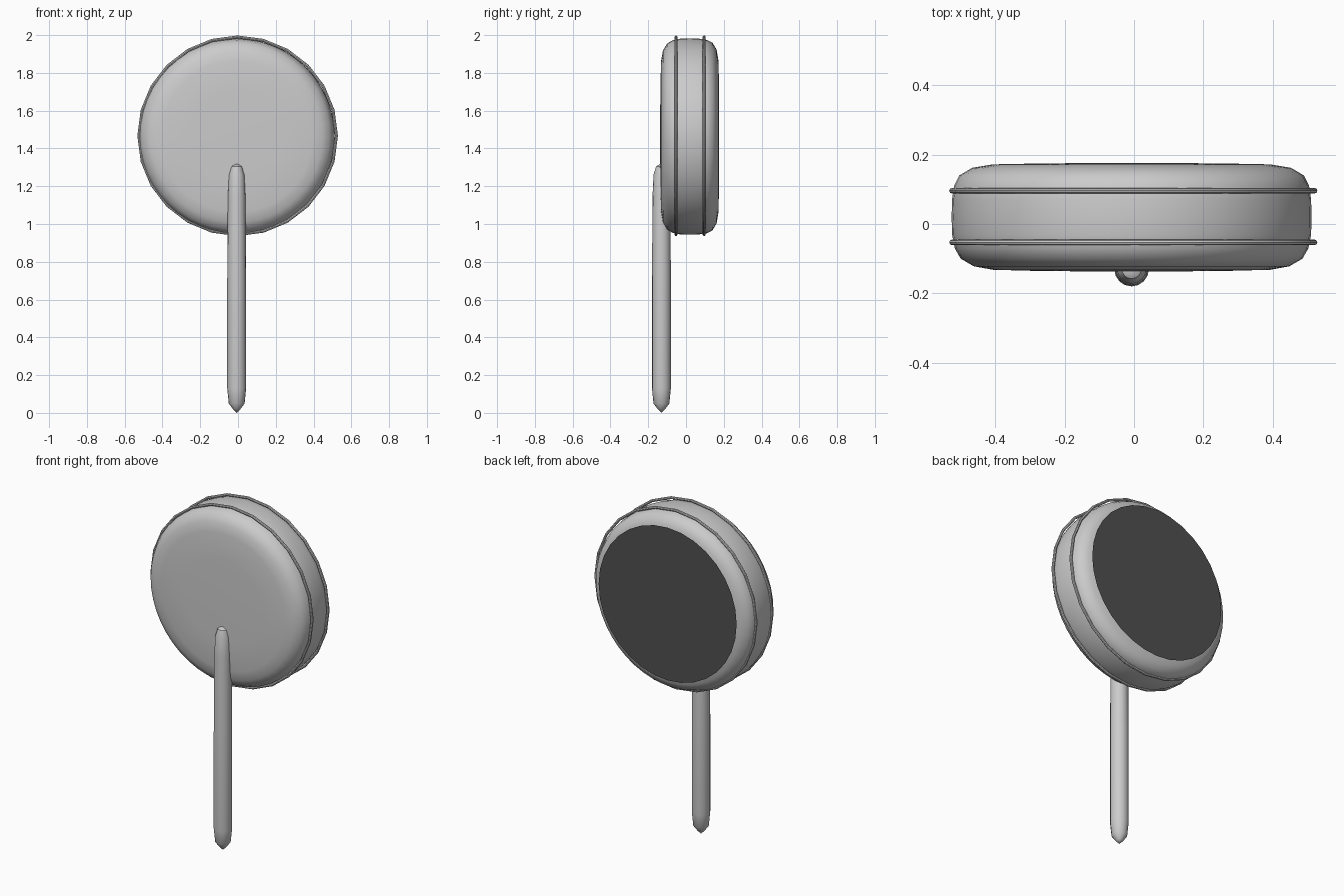
import bpy, bmesh, math
from mathutils import Matrix, Vector

if "Cube" in bpy.data.objects:
    bpy.data.objects.remove(bpy.data.objects["Cube"])


def lathe(name, profile, segments, centre, axis):
    """Revolve (radius, height) points about the y or z axis through centre."""
    bm = bmesh.new()
    rings = []
    for r, h in profile:
        if r == 0:
            rings.append([bm.verts.new((0, 0, h))])
        else:
            rings.append([bm.verts.new((r * math.cos(2 * math.pi * i / segments),
                                        r * math.sin(2 * math.pi * i / segments), h))
                          for i in range(segments)])
    for a, b in zip(rings, rings[1:]):
        for i in range(segments):
            j = (i + 1) % segments
            quad = [a[i % len(a)], a[j % len(a)], b[j % len(b)], b[i % len(b)]]
            bm.faces.new(list(dict.fromkeys(quad)))
    bmesh.ops.recalc_face_normals(bm, faces=bm.faces)
    turn = Matrix.Rotation(-math.pi / 2, 4, 'X') if axis == 'Y' else Matrix()
    bm.transform(Matrix.Translation(centre) @ turn)
    mesh = bpy.data.meshes.new(name)
    bm.to_mesh(mesh)
    bm.free()
    obj = bpy.data.objects.new(name, mesh)
    bpy.context.collection.objects.link(obj)
    return finish(obj, name)


def finish(obj, name):
    obj.name = name
    bpy.ops.object.select_all(action='DESELECT')
    obj.select_set(True)
    bpy.context.view_layer.objects.active = obj
    bpy.ops.object.shade_smooth_by_angle(angle=math.radians(40))
    return obj


# Round candy head, rounded at both rims
lathe("candy_head",
      [(0, -0.137), (0.25, -0.136), (0.40, -0.132), (0.455, -0.122), (0.493, -0.10),
       (0.510, -0.07), (0.518, -0.03), (0.519, 0.02), (0.518, 0.07), (0.512, 0.11),
       (0.497, 0.14), (0.46, 0.162), (0.40, 0.172), (0.25, 0.175), (0, 0.176)],
      48, (-0.007, 0, 1.463), 'Y')

# Thin bands round the rim
for name, y in (("front_band", -0.053), ("back_band", 0.096)):
    bpy.ops.mesh.primitive_torus_add(major_radius=0.523, minor_radius=0.008,
                                     major_segments=24, minor_segments=8,
                                     location=(-0.002, y, 1.467),
                                     rotation=(math.pi / 2, 0, 0))
    finish(bpy.context.object, name)

# Dark backing disc with a small centre disc
dark = bpy.data.materials.new("dark_grey")
dark.diffuse_color = (0.08, 0.08, 0.08, 1)
dark.use_nodes = True
dark.node_tree.nodes["Principled BSDF"].inputs["Base Color"].default_value = dark.diffuse_color
for name, r, y in (("backing_disc", 0.45, 0.181), ("centre_disc", 0.09, 0.183)):
    bpy.ops.mesh.primitive_circle_add(vertices=32, radius=r, fill_type='TRIFAN',
                                      location=(-0.007, y, 1.472),
                                      rotation=(-math.pi / 2, 0, 0))
    finish(bpy.context.object, name).data.materials.append(dark)

# Stick with tapered ends, set into the front of the head
lathe("stick",
      [(0, 0.0), (0.02, 0.02), (0.042, 0.05), (0.05, 0.13), (0.05, 0.70),
       (0.047, 1.15), (0.042, 1.26), (0.028, 1.305), (0, 1.322)],
      16, (-0.007, -0.13, 0), 'Z')
